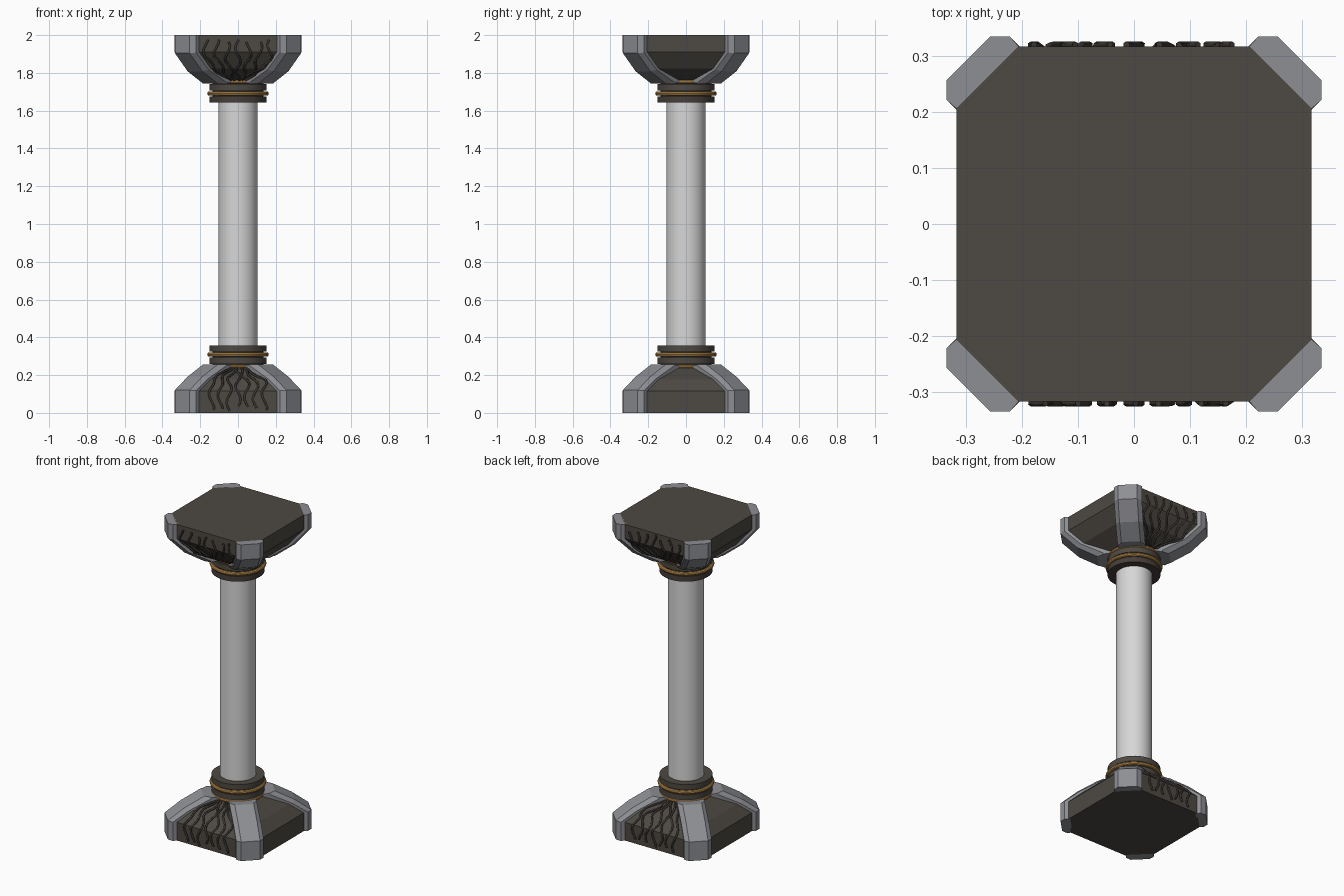
import bpy, bmesh, math, random
from mathutils import Vector

if "Cube" in bpy.data.objects:
    bpy.data.objects.remove(bpy.data.objects["Cube"])

random.seed(4)
R2 = math.sqrt(2)


def material(name, rgb):
    m = bpy.data.materials.new(name)
    m.diffuse_color = (*rgb, 1)
    m.use_nodes = True
    m.node_tree.nodes["Principled BSDF"].inputs["Base Color"].default_value = m.diffuse_color
    return m


STONE = material("dark stone", (0.075, 0.066, 0.055))
BROWN = material("dark brown", (0.062, 0.048, 0.042))
ROOT = material("root brown", (0.045, 0.038, 0.032))
STEEL = material("steel grey", (0.27, 0.275, 0.295))
GOLD = material("gold", (0.50, 0.27, 0.07))
WHITE = material("pale shaft", (0.68, 0.68, 0.68))


def loft(name, rings, mat):
    """Closed solid through a list of equal-length point rings."""
    bm = bmesh.new()
    loops = [[bm.verts.new(p) for p in r] for r in rings]
    for a, b in zip(loops, loops[1:]):
        n = len(a)
        for i in range(n):
            bm.faces.new((a[i], a[(i + 1) % n], b[(i + 1) % n], b[i]))
    bm.faces.new(loops[0])
    bm.faces.new(loops[-1])
    bmesh.ops.recalc_face_normals(bm, faces=bm.faces)
    me = bpy.data.meshes.new(name)
    bm.to_mesh(me)
    bm.free()
    ob = bpy.data.objects.new(name, me)
    bpy.context.collection.objects.link(ob)
    me.materials.append(mat)
    return ob


def smooth(ob):
    bpy.ops.object.select_all(action='DESELECT')
    ob.select_set(True)
    bpy.context.view_layer.objects.active = ob
    bpy.ops.object.shade_smooth_by_angle(angle=math.radians(35))


def cylinder(name, r, z0, z1, mat, n=40):
    ring = lambda z: [(r * math.cos(2 * math.pi * i / n), r * math.sin(2 * math.pi * i / n), z)
                      for i in range(n)]
    smooth(loft(name, [ring(z0), ring(z1)], mat))


def torus(name, r, minor, z, mat):
    bpy.ops.mesh.primitive_torus_add(major_radius=r, minor_radius=minor, location=(0, 0, z),
                                     major_segments=40, minor_segments=10)
    ob = bpy.context.object
    ob.name = name
    ob.data.materials.append(mat)
    smooth(ob)


def profile_at(profile, s):
    """Point and outward normal on a (half width, height) profile, s in 0..1."""
    seg = [math.dist(a, b) for a, b in zip(profile, profile[1:])]
    d = s * sum(seg)
    for (a, b), l in zip(zip(profile, profile[1:]), seg):
        if d <= l + 1e-6:
            k = d / l
            return (a[0] + (b[0] - a[0]) * k, a[1] + (b[1] - a[1]) * k,
                    (b[1] - a[1]) / l, -(b[0] - a[0]) / l)
        d -= l


def roots(name, profile, zmap, side, spread, count):
    """Wiggly tubes running over the front or back face of a block."""
    cu = bpy.data.curves.new(name, 'CURVE')
    cu.dimensions = '3D'
    cu.bevel_depth = 0.006
    cu.bevel_resolution = 1
    cu.use_fill_caps = True
    for k in range(count):
        u = -1 + 2 * k / (count - 1)
        start = random.uniform(0.03, 0.12)
        phase = random.uniform(0, 6.28)
        sp = cu.splines.new('POLY')
        n = 16
        sp.points.add(n - 1)
        for i in range(n):
            s = start + (0.985 - start) * i / (n - 1)
            hw, z, ny, nz = profile_at(profile, s)
            room = min(spread, (hw - 0.11) * 0.9)
            x = u * room + 0.014 * math.sin(phase + s * 13) * min(1, room / 0.1)
            y = hw + ny * 0.003
            sp.points[i].co = (x, side * y, zmap(z + nz * 0.003), 1)
    ob = bpy.data.objects.new(name, cu)
    bpy.context.collection.objects.link(ob)
    cu.materials.append(ROOT)
    bpy.ops.object.select_all(action='DESELECT')
    ob.select_set(True)
    bpy.context.view_layer.objects.active = ob
    bpy.ops.object.convert(target='MESH')


def end_block(label, zmap, rise, spread, low_ring):
    T = 0.078  # half width of the cut corner
    body = [(0.317, 0), (0.317, rise), (0.255, 0.178), (0.15, 0.237)]
    # chamfered square block
    rings = []
    for hw, z in body:
        c = hw - T * R2
        rings.append([(x, y, zmap(z)) for x, y in
                      ((hw, -c), (hw, c), (c, hw), (-c, hw), (-hw, c), (-hw, -c), (-c, -hw), (c, -hw))])
    loft(label + "_block", rings, STONE)

    # corner braces: (inner distance, inner z, outer distance, outer z)
    stations = [(0.36, 0, 0.418, 0), (0.36, rise, 0.418, rise + 0.005),
                (0.27, 0.17, 0.322, 0.192), (0.125, 0.236, 0.207, 0.256), (0.125, 0.25, 0.2, 0.256)]
    for q in range(4):
        a = math.pi / 4 + q * math.pi / 2
        ax, tx = Vector((math.cos(a), math.sin(a), 0)), Vector((-math.sin(a), math.cos(a), 0))
        rings = []
        for di, zi, do, zo in stations:
            dm, zm = di * 0.42 + do * 0.58, zi * 0.42 + zo * 0.58
            if zi == 0.25:
                zm = 0.256
            sect = [(di, -T, zi), (dm, -0.08, zm), (do, -0.055, zo),
                    (do, 0.055, zo), (dm, 0.08, zm), (di, T, zi)]
            rings.append([ax * d + tx * t + Vector((0, 0, zmap(z))) for d, t, z in sect])
        loft(f"{label}_corner_brace_{q + 1}", rings, STEEL)

    # roots on the front and back
    roots(label + "_front_roots", body, zmap, -1, spread, 7)
    roots(label + "_back_roots", body, zmap, 1, spread, 7)

    # collar of stacked rings
    cylinder(label + "_collar_core", 0.135, zmap(0.22), zmap(0.35), STONE)
    torus(label + "_lower_gold_ring", 0.142, 0.011, zmap(0.247), GOLD)
    cylinder(label + "_inner_collar", 0.152, zmap(0.26), zmap(0.293), STONE)
    torus(label + "_upper_gold_ring", 0.151, 0.012, zmap(0.309), GOLD)
    cylinder(label + "_outer_collar", 0.152, zmap(0.324), zmap(0.358), low_ring)


end_block("base", lambda z: z, 0.115, 0.14, STONE)
end_block("capital", lambda z: 2 - z, 0.09, 0.17, BROWN)

# plain round shaft
cylinder("shaft", 0.104, 0.34, 1.66, WHITE, 48)
